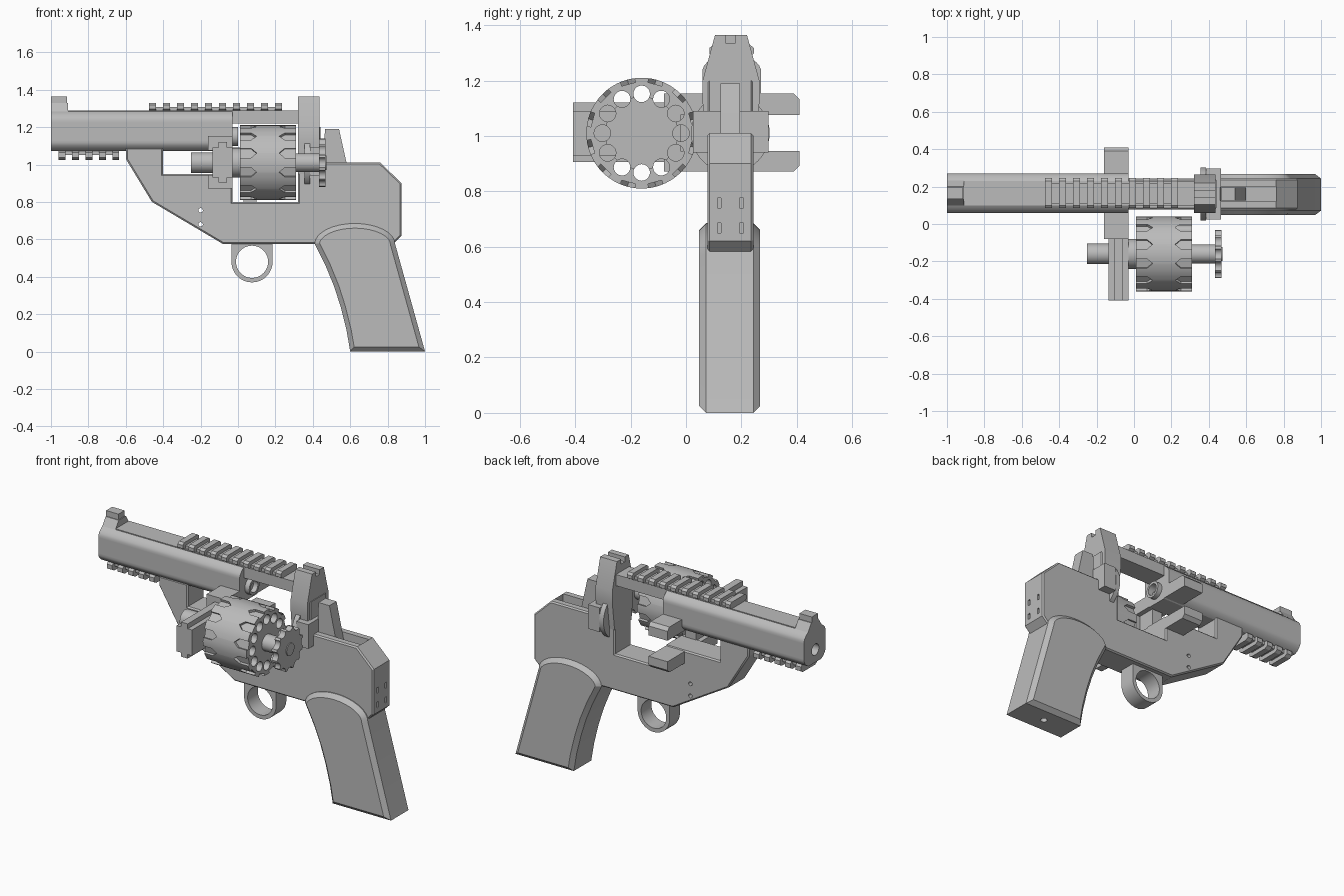
import bpy, bmesh, math
from mathutils import Matrix, Vector

if "Cube" in bpy.data.objects:
    bpy.data.objects.remove(bpy.data.objects["Cube"])

grey = bpy.data.materials.new("plain_grey")
grey.use_nodes = True
grey.diffuse_color = (0.5, 0.5, 0.5, 1)
grey.node_tree.nodes["Principled BSDF"].inputs["Base Color"].default_value = (0.5, 0.5, 0.5, 1)

MID = 0.16       # centre plane of the frame
AXIS = 1.01      # height of the cylinder axis
BORE = 1.15      # height of the bore
parts = []


def prism(name, pts, axis, a, b, bevel=0.0):
    """Extrude a 2D outline from a to b along an axis, optionally bevelling the end rims."""
    i = "xyz".index(axis)
    bm = bmesh.new()

    def ring(level):
        out = []
        for p in pts:
            co = list(p)
            co.insert(i, level)
            out.append(bm.verts.new(co))
        return out

    lo, hi = ring(a), ring(b)
    bm.faces.new(lo)
    bm.faces.new(hi)
    for k in range(len(pts)):
        j = (k + 1) % len(pts)
        bm.faces.new((lo[k], lo[j], hi[j], hi[k]))
    bmesh.ops.recalc_face_normals(bm, faces=bm.faces)
    if bevel:
        rims = [e for e in bm.edges if abs(e.verts[0].co[i] - e.verts[1].co[i]) < 1e-6]
        bmesh.ops.bevel(bm, geom=rims, offset=bevel, segments=1, affect='EDGES')
    me = bpy.data.meshes.new(name)
    bm.to_mesh(me)
    bm.free()
    me.materials.append(grey)
    ob = bpy.data.objects.new(name, me)
    bpy.context.scene.collection.objects.link(ob)
    parts.append(ob)
    return ob


def box(name, x0, x1, y0, y1, z0, z1, bevel=0.0):
    return prism(name, [(x0, z0), (x1, z0), (x1, z1), (x0, z1)], 'y', y0, y1, bevel)


def circle(u, v, r, n=48):
    return [(u + r * math.cos(math.tau * k / n), v + r * math.sin(math.tau * k / n)) for k in range(n)]


def rod(name, r, x0, x1, y=MID, z=AXIS, n=48):
    return prism(name, circle(y, z, r, n), 'x', x0, x1)


def cut(ob, cutters):
    """Subtract the cutters from a part, bake the result and delete the cutters."""
    for c in cutters:
        m = ob.modifiers.new("cut", 'BOOLEAN')
        m.operation, m.object, m.solver = 'DIFFERENCE', c, 'EXACT'
    dg = bpy.context.evaluated_depsgraph_get()
    dg.update()
    me = bpy.data.meshes.new_from_object(ob.evaluated_get(dg))
    ob.modifiers.clear()
    ob.data = me
    for c in cutters:
        parts.remove(c)
        bpy.data.objects.remove(c)


# Frame with pin holes, hammer slot and rear slits
frame = prism("frame", [(-.6, 1.09), (-.6, 1.03), (-.46, .8), (-.08, .575), (.83, .575), (.875, .62),
                        (.875, .9), (.76, 1.01), (.44, 1.01), (.44, 1.2), (.32, 1.2), (.32, .8),
                        (-.03, .8), (-.03, .95), (-.4, .95), (-.4, 1.09)], 'y', .077, .243, .008)
cutters = [prism("pin", circle(-.2, z, .012, 16), 'y', 0, .4) for z in (.68, .755)]
cutters.append(box("slot", .455, .76, .12, .2, .88, 1.1))
for y in (.12, .2):
    for z in (.65, .74):
        cutters.append(box("slit", .86, .9, y - .007, y + .007, z, z + .035))
cut(frame, cutters)

# Barrel: round section flattened on four sides, with a bore
section = [(MID + .005 + max(-.105, min(.105, u)), 1.178 + max(-.107, min(.107, v)))
           for u, v in circle(0, 0, .125)]
barrel = prism("barrel", section, 'x', -1, -.03)
cut(barrel, [rod("bore", .035, -1.1, .1, z=BORE, n=32)])
box("top_strap", -.91, .36, .1, .23, 1.22, 1.289)
collar = rod("barrel_collar", .05, -.03, .0, z=BORE)
cut(collar, [rod("bore", .035, -1.1, .1, z=BORE, n=32)])

# Sights and rear block
prism("front_sight_base", [(.09, 1.27), (.24, 1.27), (.2, 1.33), (.13, 1.33)], 'x', -1, -.91)
box("front_sight", -1, -.915, .135, .195, 1.3, 1.365)
rear = prism("rear_block", [(.06, 1.12), (.077, .95), (.243, .95), (.265, 1.12), (.265, 1.2),
                            (.22, 1.365), (.105, 1.365), (.06, 1.2)], 'x', .32, .435)
cut(rear, [box("notch", .2, .6, .143, .178, 1.335, 1.5)])


# Slotted accessory rails
def rail(name, x0, x1, count, base, tip):
    lo, hi = min(base, tip), max(base, tip)
    half = (base + tip) / 2
    box(name + "_base", x0, x1, .11, .22, min(base, half), max(base, half))
    step = (x1 - x0 - .037) / (count - 1)
    c = .012
    for k in range(count):
        x = x0 + k * step
        prism(name + "_tooth", [(.105, lo), (.225, lo), (.245, lo + c), (.245, hi - c),
                                (.23, hi), (.1, hi), (.085, hi - c), (.085, lo + c)], 'x', x, x + .037)


rail("top_rail", -.475, .235, 10, 1.285, 1.33)
rail("bottom_rail", -.96, -.635, 5, 1.075, 1.025)

# Grip with a bevelled rim and an arched top
arch = [(.625 + .215 * math.cos(a), .575 + .11 * math.sin(a))
        for a in [math.pi * k / 16 for k in range(17)]]
grip = prism("grip", arch + [(.47, .455), (.515, .345), (.55, .235), (.58, .115), (.6, 0), (1, 0)],
             'y', .047, .268, .025)
cut(grip, [prism("screw_hole", circle(.8, MID, .02, 16), 'z', -.1, .04)])

# Hammer
prism("hammer", [(.45, .9), (.465, 1.19), (.54, 1.19), (.58, 1.01), (.6, .9)], 'y', .125, .195)

# Ring trigger: round below, straight sided above
ring = [(.075 + .11 * math.cos(a), .48 + .11 * math.sin(a))
        for a in [math.pi * (1 + k / 24) for k in range(25)]]
trigger = prism("ring_trigger", ring + [(.185, .59), (-.035, .59)], 'y', .11, .21)
cut(trigger, [prism("finger_hole", circle(.075, .48, .086), 'y', 0, .4)])

# Recoil shield behind the cylinder
rod("recoil_disc", .142, .355, .385)
box("recoil_body", .385, .465, .025, .297, .94, 1.09)
rod("firing_hub", .045, .335, .36)
box("cylinder_stop", .03, .1, .13, .19, .79, .82)

# Sliding yoke: two guide rails and a cross-shaped arm
for z0, z1, lip in ((.872, .945, .02), (1.075, 1.153, -.02)):
    outer, inner = (z0, z1) if lip > 0 else (z1, z0)
    prism("guide_rail", [(-.08, inner), (.41, inner), (.41, outer + lip), (.39, outer), (-.08, outer)],
          'x', -.16, -.03)
box("yoke_arm", -.135, -.03, -.408, -.02, .93, 1.09)
box("yoke_rib", -.105, -.06, -.408, -.02, .905, 1.12)
box("yoke_link", -.13, -.06, -.05, .09, .945, 1.075)

# Swung-out cylinder with through chambers and pointed notches at both ends
SIDE = -.16
spin = Matrix.Translation(Vector((0, SIDE, AXIS)))


def chamber(k, x0, x1):
    a = math.tau * k / 12
    return rod("chamber", .03, x0, x1, SIDE + .142 * math.cos(a), AXIS + .142 * math.sin(a), 20)


cylinder = rod("cylinder", .2, .01, .31, SIDE, n=72)
cutters = [chamber(k, -.2, .5) for k in range(12)]
for k in range(12):
    turn = spin @ Matrix.Rotation(math.tau * (k + .5) / 12, 4, 'X')
    for end, d in ((.01, 1), (.31, -1)):
        n = prism("notch", [(end - d * .02, -.026), (end + d * .06, -.026), (end + d * .09, 0),
                            (end + d * .06, .026), (end - d * .02, .026)], 'z', .183, .25)
        n.data.transform(turn)
        cutters.append(n)
cut(cylinder, cutters)

# Spindle, hub and scalloped extractor star
rod("spindle_front", .055, -.25, -.12, SIDE)
rod("cylinder_hub", .08, -.04, .012, SIDE)
rod("spindle_rear", .05, .3, .44, SIDE)
rod("spindle_tip", .038, .43, .473, SIDE)
star = rod("extractor_star", .132, .432, .468, SIDE, n=72)
cut(star, [chamber(k, .35, .55) for k in range(12)])

# Smooth the round surfaces, keep hard edges
bpy.ops.object.select_all(action='DESELECT')
for ob in parts:
    ob.select_set(True)
bpy.context.view_layer.objects.active = parts[0]
bpy.ops.object.shade_smooth_by_angle(angle=math.radians(25))
